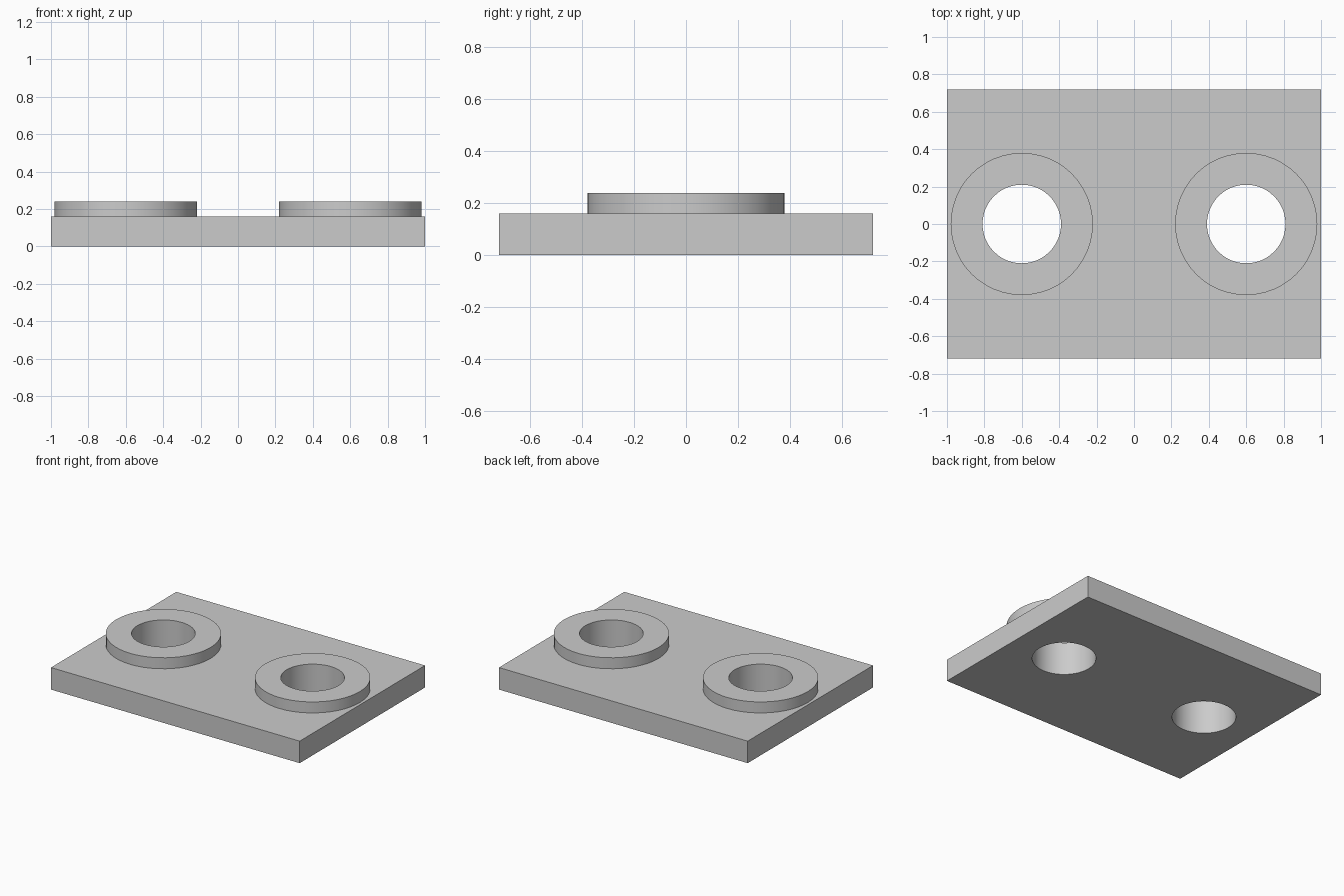
import bpy
import bmesh
import math

cube = bpy.data.objects.get("Cube")
if cube:
    bpy.data.objects.remove(cube, do_unlink=True)

PLATE_SIZE = (2.0, 1.44, 0.16)
TOP = 0.24
HOLE_X = 0.6
HOLE_RADIUS = 0.21
COLLAR_RADIUS = 0.38
SIDES = 48

grey = bpy.data.materials.new("plain_grey")
grey.use_nodes = True
colour = (0.6, 0.6, 0.6, 1)
grey.diffuse_color = colour
grey.node_tree.nodes["Principled BSDF"].inputs["Base Color"].default_value = colour


def finish(obj):
    """Give the part its colour and smooth only its round walls."""
    obj.data.materials.clear()
    obj.data.materials.append(grey)
    bpy.ops.object.select_all(action="DESELECT")
    obj.select_set(True)
    bpy.context.view_layer.objects.active = obj
    bpy.ops.object.shade_smooth_by_angle(angle=math.radians(30))


def cut_hole(obj, x):
    """Cut a round vertical hole right through the part."""
    bpy.ops.mesh.primitive_cylinder_add(
        vertices=SIDES, radius=HOLE_RADIUS, depth=1, location=(x, 0, 0))
    cutter = bpy.context.object
    cutter.hide_render = True
    mod = obj.modifiers.new("hole", "BOOLEAN")
    mod.operation = "DIFFERENCE"
    mod.solver = "EXACT"
    mod.object = cutter
    bpy.context.view_layer.objects.active = obj
    bpy.ops.object.modifier_apply(modifier=mod.name)
    bpy.data.objects.remove(cutter, do_unlink=True)


def add_collar(name, x):
    """Revolve a rectangular section into a raised ring."""
    bm = bmesh.new()
    low = PLATE_SIZE[2]
    section = [(HOLE_RADIUS, low), (COLLAR_RADIUS, low),
               (COLLAR_RADIUS, TOP), (HOLE_RADIUS, TOP)]
    verts = [bm.verts.new((r, 0, z)) for r, z in section]
    edges = [bm.edges.new((verts[i - 1], verts[i])) for i in range(len(verts))]
    bmesh.ops.spin(bm, geom=verts + edges, cent=(0, 0, 0), axis=(0, 0, 1),
                   angle=math.tau, steps=SIDES, use_merge=True)
    bmesh.ops.remove_doubles(bm, verts=bm.verts, dist=0.0001)
    bmesh.ops.recalc_face_normals(bm, faces=bm.faces)
    mesh = bpy.data.meshes.new(name)
    bm.to_mesh(mesh)
    bm.free()
    obj = bpy.data.objects.new(name, mesh)
    obj.location.x = x
    bpy.context.collection.objects.link(obj)
    finish(obj)


# Flat base plate with two through holes
bpy.ops.mesh.primitive_cube_add(size=1, location=(0, 0, PLATE_SIZE[2] / 2))
plate = bpy.context.object
plate.name = "base_plate"
plate.scale = PLATE_SIZE
bpy.ops.object.transform_apply(location=True, rotation=False, scale=True)
for side in (-1, 1):
    cut_hole(plate, side * HOLE_X)
finish(plate)

# Raised collars around the holes
add_collar("left_collar", HOLE_X)
add_collar("right_collar", -HOLE_X)
